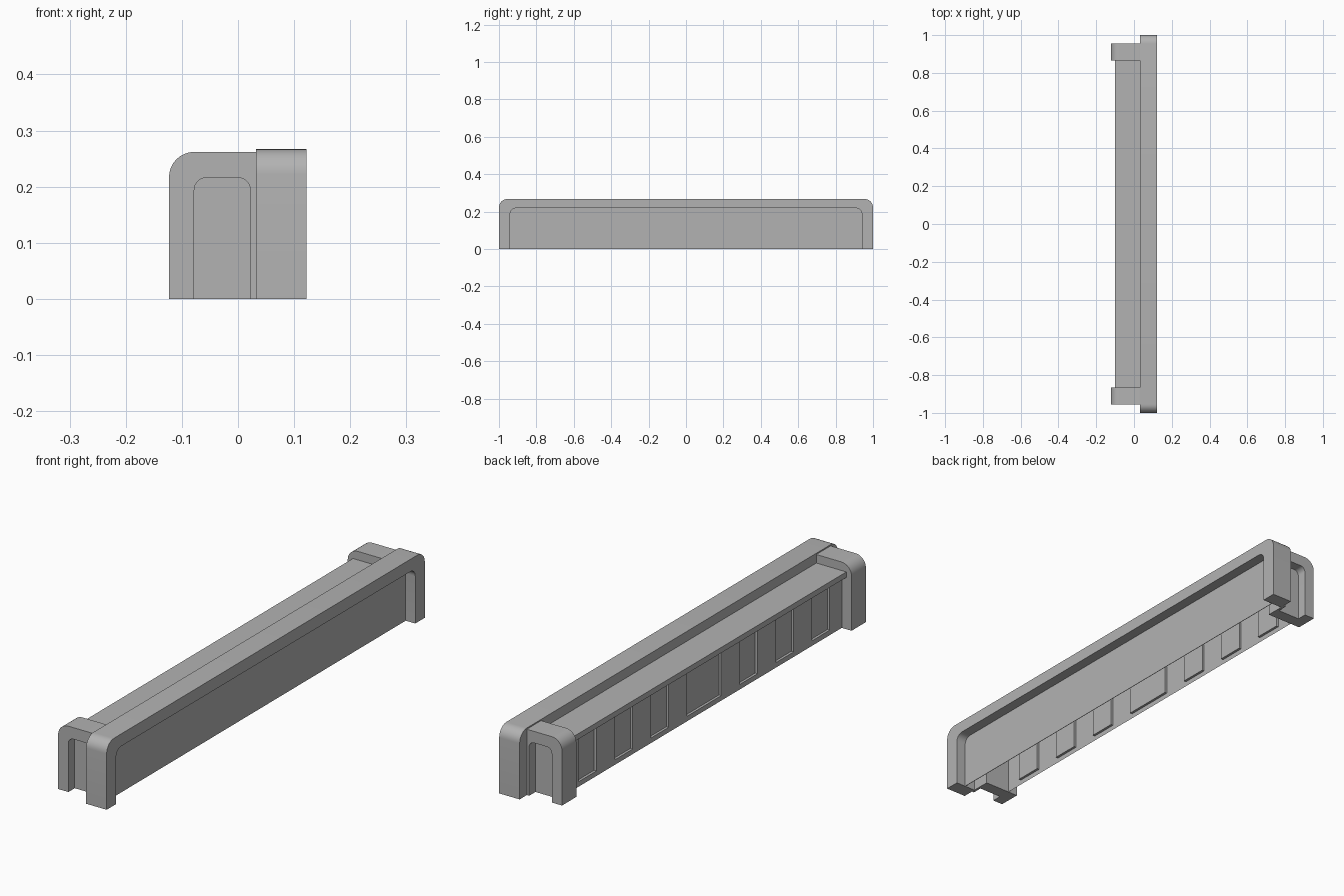
import bpy, bmesh, math

if "Cube" in bpy.data.objects:
    bpy.data.objects.remove(bpy.data.objects["Cube"])

grey = bpy.data.materials.new("neutral_grey")
grey.use_nodes = True
COLOUR = (0.45, 0.45, 0.45, 1)
grey.diffuse_color = COLOUR
grey.node_tree.nodes["Principled BSDF"].inputs["Base Color"].default_value = COLOUR


def arch(a0, a1, top, r0, r1, steps=8):
    """Door-shaped outline standing on z = 0, with rounded upper corners."""
    pts = [(a0, 0)]
    for cx, r, start in ((a0 + r0, r0, math.pi), (a1 - r1, r1, math.pi / 2)):
        if r == 0:
            pts.append((cx, top))
            continue
        for i in range(steps + 1):
            t = start - i / steps * math.pi / 2
            pts.append((cx + r * math.cos(t), top - r + r * math.sin(t)))
    return pts + [(a1, 0)]


def finish(name, bm, smooth=True):
    bmesh.ops.remove_doubles(bm, verts=bm.verts, dist=1e-5)
    bmesh.ops.recalc_face_normals(bm, faces=bm.faces)
    mesh = bpy.data.meshes.new(name)
    bm.to_mesh(mesh)
    bm.free()
    obj = bpy.data.objects.new(name, mesh)
    obj.data.materials.append(grey)
    bpy.context.collection.objects.link(obj)
    if smooth:
        bpy.ops.object.select_all(action="DESELECT")
        obj.select_set(True)
        bpy.context.view_layer.objects.active = obj
        bpy.ops.object.shade_smooth_by_angle(angle=math.radians(35))
    return obj


def prism(name, outline, place, d0, d1):
    """Extrude an outline between two depths; place maps (a, z, depth) to a point."""
    bm = bmesh.new()
    rings = [[bm.verts.new(place(a, z, d)) for a, z in outline] for d in (d0, d1)]
    n = len(outline)
    for ring in rings:
        bm.faces.new(ring)
    for i in range(n):
        j = (i + 1) % n
        bm.faces.new((rings[0][i], rings[0][j], rings[1][j], rings[1][i]))
    return finish(name, bm)


def along_x(a, z, d):
    return (d, a, z)


def band(outer, inner):
    """Outline of an arch with its opening cut away."""
    return outer + inner[::-1]


# Long customer-side frame and its recessed panel
inner = arch(-0.94, 0.94, 0.218, 0.03, 0.03)
prism("counter_frame", band(arch(-1, 1, 0.267, 0.045, 0.045), inner), along_x, 0.032, 0.122)
prism("front_panel", inner, along_x, 0.078, 0.08)

# End supports: an arch with a recessed back plate
for side, label in ((1, "back"), (-1, "front")):
    def along_y(a, z, d, s=side):
        return (a, s * d, z)
    opening = arch(-0.078, 0.022, 0.216, 0.022, 0.022)
    outer = arch(-0.123, 0.032, 0.262, 0.045, 0)
    prism(label + "_support_arch", band(outer, opening), along_y, 0.865, 0.955)
    prism(label + "_support_panel", opening, along_y, 0.865, 0.915)

# Worktop with an overhanging lip
prism("worktop", [(-0.1, 0.206), (0.032, 0.206), (0.032, 0.228), (-0.1, 0.228)],
      lambda a, z, d: (a, d, z), -0.866, 0.866)

# Cabinet wall: a thin sheet with seven doors pressed inwards
half = [0.107] + [v for k in range(3) for v in (0.223 + 0.227 * k, 0.335 + 0.227 * k)] + [0.866]
ys = [-y for y in reversed(half)] + half
zs = [0, 0.02, 0.19, 0.206]
bm = bmesh.new()
grid = [[bm.verts.new((-0.08, y, z)) for z in zs] for y in ys]
doors = []
for i in range(len(ys) - 1):
    for k in range(len(zs) - 1):
        face = bm.faces.new((grid[i][k], grid[i][k + 1], grid[i + 1][k + 1], grid[i + 1][k]))
        if k == 1 and i % 2 == 1:
            doors.append(face)
for door in doors:
    pressed = bmesh.ops.extrude_discrete_faces(bm, faces=[door])["faces"]
    bmesh.ops.translate(bm, verts=pressed[0].verts, vec=(0.01, 0, 0))
finish("cabinet_wall", bm, smooth=False)
